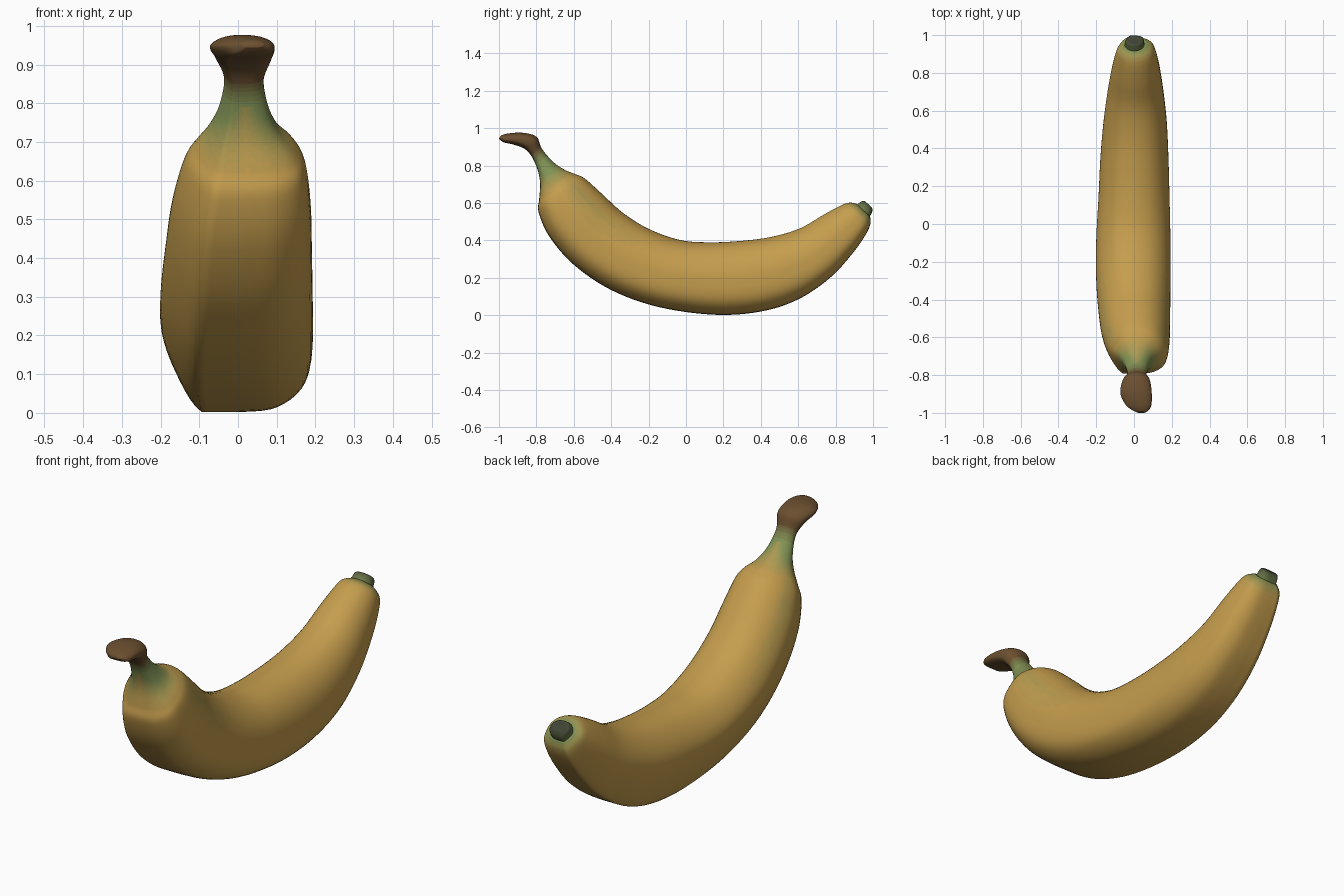
import bpy, bmesh
from mathutils import Vector

SUB = 6   # samples between rings
AROUND = 5  # samples between section points


def catmull(pts, sub, closed=False):
    """Smooth curve through tuples of any size, sampled evenly."""
    n, out = len(pts), []
    for i in range(n if closed else n - 1):
        ids = [i - 1, i, i + 1, i + 2]
        ids = [k % n if closed else min(max(k, 0), n - 1) for k in ids]
        a, b, c, d = (pts[k] for k in ids)
        for s in range(sub):
            t = s / sub
            out.append(tuple(
                0.5 * (2 * q + (r - p) * t + (2 * p - 5 * q + 4 * r - w) * t * t
                       + (3 * q - p - 3 * r + w) * t ** 3)
                for p, q, r, w in zip(a, b, c, d)))
    if not closed:
        out.append(tuple(pts[-1]))
    return out


# Blunt five-sided cross-section: u across, v from outer curve to inner curve
section = catmull([(-0.5, -1), (0, -1), (0.55, -0.93), (0.93, -0.6), (1, 0.0), (0.85, 0.5),
                   (0.5, 0.86), (0, 1), (-0.5, 0.88), (-0.87, 0.5), (-1, 0.05), (-0.84, -0.5)],
                  AROUND, True)
section = [tuple(max(-1, min(1, c)) for c in p) for p in section]

YELLOW, GREEN = (0.56, 0.34, 0.075), (0.22, 0.29, 0.09)
BROWN, DARK = (0.15, 0.08, 0.03), (0.05, 0.06, 0.035)


def mix(a, b, k):
    k = round(max(0, min(1, k)) * 8) / 8
    return tuple(p + (q - p) * k for p, q in zip(a, b))


def loft(name, rings, colour):
    """Skin rings given as (outer y, outer z, inner y, inner z, left x, right x)."""
    bm = bmesh.new()
    me = bpy.data.meshes.new(name)
    slots, loops, n = {}, [], len(section)

    def slot(c):
        if c not in slots:
            mat = bpy.data.materials.new(name + "_colour")
            mat.diffuse_color = (*c, 1)
            me.materials.append(mat)
            slots[c] = len(slots)
        return slots[c]

    for oy, oz, iy, iz, xl, xr in catmull(rings, SUB):
        loops.append([bm.verts.new(Vector((
            (xl + xr) / 2 + u * (xr - xl) / 2,
            (oy + iy) / 2 + v * (iy - oy) / 2,
            (oz + iz) / 2 + v * (iz - oz) / 2))) for u, v in section])
    for i in range(len(loops) - 1):
        for j in range(n):
            k = (j + 1) % n
            f = bm.faces.new((loops[i][j], loops[i][k], loops[i + 1][k], loops[i + 1][j]))
            f.material_index = slot(colour((i + 0.5) / SUB, *section[j]))
    for loop, t in ((loops[0], 0), (loops[-1], len(rings) - 1)):
        bm.faces.new(loop).material_index = slot(colour(t, 0, 0))
    bmesh.ops.recalc_face_normals(bm, faces=bm.faces)
    for f in bm.faces:
        f.smooth = True
    bm.to_mesh(me)
    bm.free()
    ob = bpy.data.objects.new(name, me)
    bpy.context.collection.objects.link(ob)
    return ob


def peel_colour(t, u, v):
    if t < 4.7:                                   # woody stem fading to green neck
        return mix(BROWN, GREEN, (t - 3.7) / 0.9)
    if t > 17:                                    # green around the blossom end
        return mix(YELLOW, GREEN, (t - 18.3) / 1.7)
    green = (7.2 - t) / 1.6 * (0.35 + 0.65 * abs(u))
    if v > 0 and abs(u) > 0.65:                   # faint green along side ridges
        green = max(green, 0.4 * (1 - abs(t - 8.5) / 3) * (1 - abs(abs(u) - 0.85) / 0.2))
    return mix(YELLOW, GREEN, green)


# Stem, neck and body in one continuous skin
loft("banana_peel", [
    (-1.00, 0.945, -0.988, 0.962, 0.01, 0.065),
    (-0.975, 0.925, -0.95, 0.972, -0.04, 0.09),
    (-0.92, 0.912, -0.875, 0.976, -0.072, 0.094),
    (-0.86, 0.888, -0.80, 0.955, -0.06, 0.085),
    (-0.82, 0.84, -0.77, 0.89, -0.036, 0.066),
    (-0.79, 0.765, -0.71, 0.82, -0.048, 0.078),
    (-0.78, 0.70, -0.645, 0.776, -0.075, 0.105),
    (-0.785, 0.62, -0.595, 0.756, -0.11, 0.15),
    (-0.788, 0.55, -0.54, 0.73, -0.14, 0.175),
    (-0.73, 0.42, -0.45, 0.65, -0.17, 0.188),
    (-0.60, 0.27, -0.34, 0.55, -0.188, 0.191),
    (-0.40, 0.135, -0.20, 0.462, -0.20, 0.193),
    (-0.15, 0.045, -0.03, 0.402, -0.20, 0.193),
    (0.15, 0.003, 0.13, 0.39, -0.188, 0.188),
    (0.40, 0.02, 0.30, 0.398, -0.178, 0.182),
    (0.60, 0.085, 0.46, 0.42, -0.163, 0.173),
    (0.77, 0.20, 0.61, 0.465, -0.142, 0.155),
    (0.89, 0.33, 0.74, 0.54, -0.12, 0.135),
    (0.96, 0.43, 0.83, 0.588, -0.10, 0.115),
    (0.985, 0.485, 0.875, 0.602, -0.085, 0.098),
    (0.985, 0.525, 0.912, 0.596, -0.055, 0.065),
], peel_colour)

# Small dark nub at the blossom end
loft("blossom_tip", [
    (0.975, 0.52, 0.91, 0.587, -0.05, 0.055),
    (0.990, 0.54, 0.928, 0.602, -0.048, 0.053),
    (0.997, 0.56, 0.945, 0.611, -0.045, 0.05),
    (0.994, 0.575, 0.958, 0.609, -0.034, 0.039),
    (0.985, 0.582, 0.965, 0.600, -0.018, 0.022),
], lambda t, u, v: mix(GREEN, DARK, 0.3 + t / 4))
